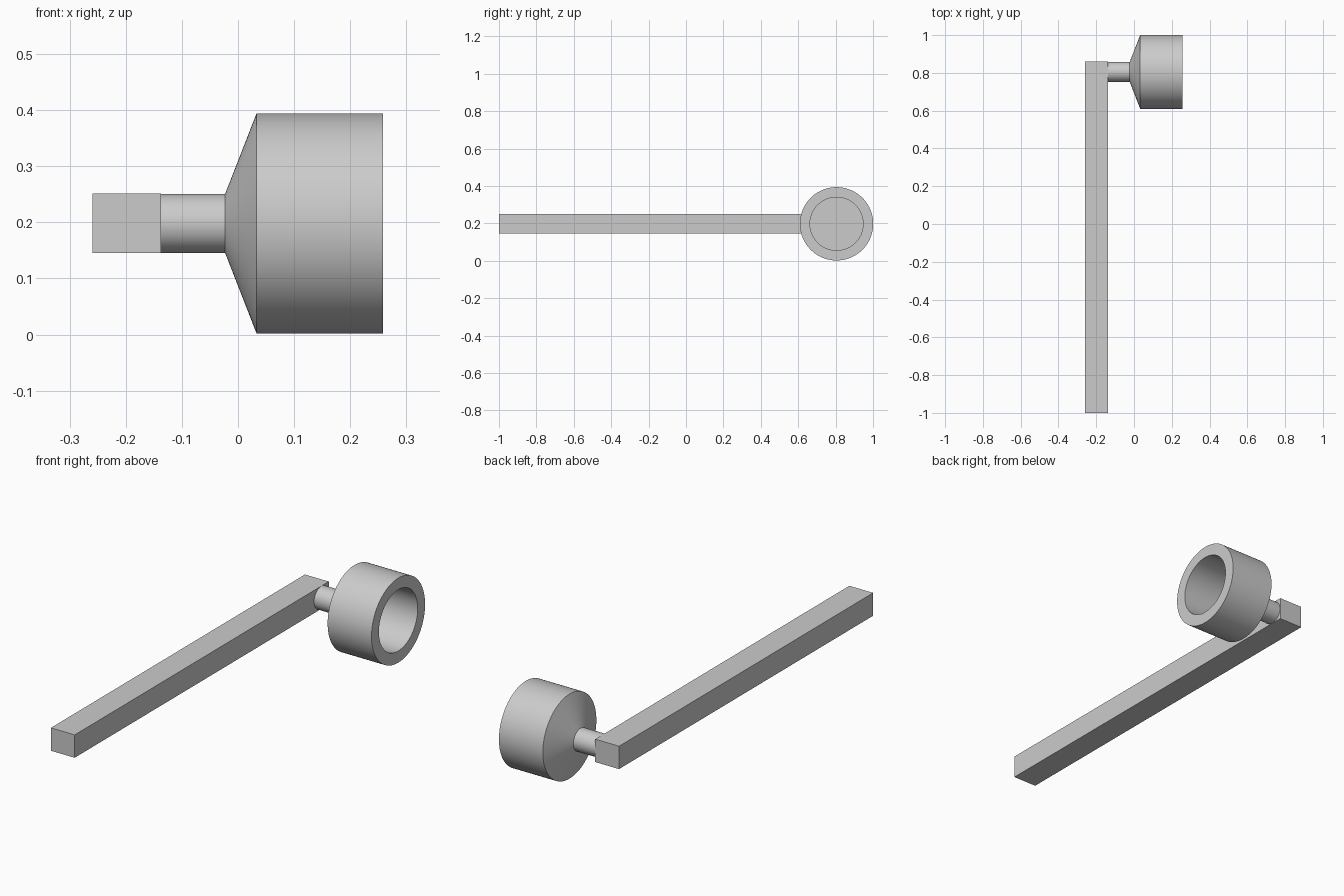
import bpy, bmesh, math
from mathutils import Matrix

default_cube = bpy.data.objects.get("Cube")
if default_cube:
    bpy.data.objects.remove(default_cube)

grey = bpy.data.materials.new("plain grey")
grey.use_nodes = True
colour = (0.6, 0.6, 0.6, 1)
grey.diffuse_color = colour
grey.node_tree.nodes["Principled BSDF"].inputs["Base Color"].default_value = colour

AXIS_Y, AXIS_Z = 0.805, 0.198
SIDES = 96


def add_object(name, bm):
    bmesh.ops.recalc_face_normals(bm, faces=bm.faces)
    mesh = bpy.data.meshes.new(name)
    bm.to_mesh(mesh)
    bm.free()
    mesh.materials.append(grey)
    obj = bpy.data.objects.new(name, mesh)
    bpy.context.collection.objects.link(obj)
    return obj


def lathe(name, profile):
    """Turn (x, radius) points about the cup axis, which runs along x."""
    bm = bmesh.new()
    verts = [bm.verts.new((x, AXIS_Y, AXIS_Z + r)) for x, r in profile]
    edges = [bm.edges.new(pair) for pair in zip(verts, verts[1:])]
    bmesh.ops.spin(bm, geom=verts + edges, cent=(0, AXIS_Y, AXIS_Z),
                   axis=(1, 0, 0), angle=math.tau, steps=SIDES)
    bmesh.ops.remove_doubles(bm, verts=bm.verts, dist=0.0001)
    obj = add_object(name, bm)
    bpy.ops.object.select_all(action="DESELECT")
    obj.select_set(True)
    bpy.context.view_layer.objects.active = obj
    bpy.ops.object.shade_smooth_by_angle(angle=math.radians(20))
    return obj


# Long square bar
bar = bmesh.new()
bmesh.ops.create_cube(bar, size=1, matrix=Matrix.Translation((-0.198, -0.07, AXIS_Z))
                      @ Matrix.Diagonal((0.122, 1.86, 0.106, 1)))
add_object("handle_bar", bar)

# Short neck, conical back and hollow cup in one turned piece
lathe("neck_and_cup", [
    (-0.137, 0), (-0.137, 0.0525), (-0.023, 0.0525),
    (0.033, 0.196), (0.258, 0.196),
    (0.258, 0.142), (0.033, 0.142), (0.033, 0),
])
